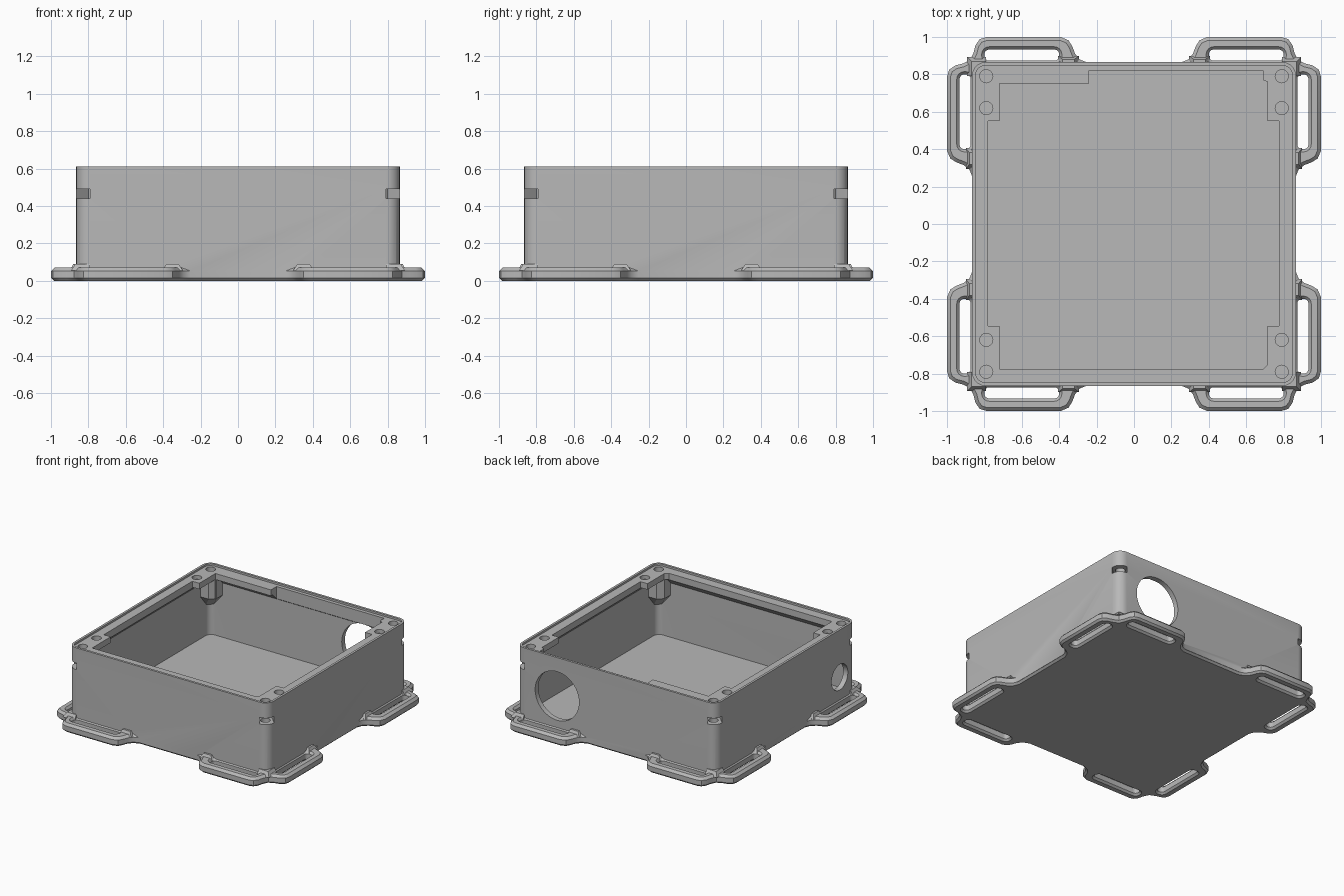
import bpy, bmesh, math
from mathutils import Matrix, Vector

cube = bpy.data.objects.get("Cube")
if cube:
    bpy.data.objects.remove(cube, do_unlink=True)

mat = bpy.data.materials.new("plain_grey")
GREY = (0.48, 0.48, 0.48, 1)
mat.use_nodes = True
mat.diffuse_color = GREY
mat.node_tree.nodes["Principled BSDF"].inputs["Base Color"].default_value = GREY

SIGNS = [(sx, sy) for sx in (-1, 1) for sy in (-1, 1)]
WALL = 0.865
TOP = 0.61


def finish(name, bm):
    bmesh.ops.recalc_face_normals(bm, faces=bm.faces[:])
    mesh = bpy.data.meshes.new(name)
    bm.to_mesh(mesh)
    bm.free()
    mesh.materials.append(mat)
    ob = bpy.data.objects.new(name, mesh)
    bpy.context.collection.objects.link(ob)
    return ob


def loft(name, rings):
    """Closed solid through rings of (z, points) with equal point counts."""
    bm = bmesh.new()
    rows = [[bm.verts.new((x, y, z)) for x, y in pts] for z, pts in rings]
    n = len(rows[0])
    for a, b in zip(rows, rows[1:]):
        for i in range(n):
            j = (i + 1) % n
            bm.faces.new((a[i], a[j], b[j], b[i]))
    bm.faces.new(rows[0][::-1])
    bm.faces.new(rows[-1])
    return finish(name, bm)


def rrect(cx, cy, hx, hy, r, n=6):
    pts = []
    for k, (sx, sy) in enumerate([(1, 1), (-1, 1), (-1, -1), (1, -1)]):
        for i in range(n + 1):
            a = math.pi / 2 * (k + i / n)
            pts.append((cx + sx * (hx - r) + r * math.cos(a),
                        cy + sy * (hy - r) + r * math.sin(a)))
    return pts


def square(h, r):
    return rrect(0, 0, h, h, r)


def inset(pts, d):
    """Offset a counter-clockwise outline inwards."""
    out = []
    n = len(pts)
    for i in range(n):
        p, a, b = Vector(pts[i]), Vector(pts[i - 1]), Vector(pts[(i + 1) % n])
        e, f = (p - a).normalized(), (b - p).normalized()
        m = Vector((-e.y - f.y, e.x + f.x)).normalized()
        out.append(tuple(p + m * d / max(0.5, m.dot(Vector((-e.y, e.x))))))
    return out


def cylinder(name, loc, r, depth, axis="Z", n=32):
    bm = bmesh.new()
    rot = {"Z": Matrix(), "X": Matrix.Rotation(math.pi / 2, 4, "Y"),
           "Y": Matrix.Rotation(math.pi / 2, 4, "X")}[axis]
    bmesh.ops.create_cone(bm, cap_ends=True, segments=n, radius1=r, radius2=r,
                          depth=depth, matrix=Matrix.Translation(loc) @ rot)
    return finish(name, bm)


def combine(target, tool, operation):
    mod = target.modifiers.new("combine", "BOOLEAN")
    mod.operation = operation
    mod.solver = "EXACT"
    mod.object = tool
    bpy.context.view_layer.objects.active = target
    bpy.ops.object.modifier_apply(modifier=mod.name)
    bpy.data.objects.remove(tool, do_unlink=True)


def cut(target, tool):
    combine(target, tool, "DIFFERENCE")


def join(target, tool):
    combine(target, tool, "UNION")


# Base plate with strap lugs: one eighth of the outline, mirrored around
half = [(0.25, 0.863), (0.29, 0.88), (0.315, 0.91), (0.33, 0.95), (0.35, 0.982), (0.39, 0.999),
        (0.79, 0.999), (0.825, 0.988), (0.848, 0.955), (0.858, 0.915)]
corner = [(y, x) for x, y in half] + [(0.876, 0.876)] + half[::-1]
outline = []
for k in range(4):
    c, s = [(1, 0), (0, 1), (-1, 0), (0, -1)][k]
    outline += [(c * x - s * y, s * x + c * y) for x, y in corner]
base = loft("mounting_box", [(0, inset(outline, 0.014)), (0.014, outline),
                             (0.052, outline), (0.07, inset(outline, 0.018))])

# Flared strap slots through the lugs
for sx, sy in SIGNS:
    for swap in (False, True):
        rings = []
        for z, g in [(-0.01, 0.024), (0.014, 0), (0.054, 0), (0.08, 0.024)]:
            pts = rrect(0.6, 0.903, 0.2 + g, 0.03 + g, 0.026 + g, 4)
            rings.append((z, [(sx * (y if swap else x), sy * (x if swap else y)) for x, y in pts]))
        cut(base, loft("slot_cutter", rings))

# Box body, hollowed with a chamfered ledge under the rim
body = loft("box_body", [(0.014, square(WALL, 0.07)), (TOP, square(WALL, 0.07))])
cut(body, loft("cavity_cutter", [(0.07, square(0.825, 0.05)), (0.495, square(0.825, 0.05)),
                                 (0.548, square(0.772, 0.03))]))

# Tapered screw posts in the corners
for sx, sy in SIGNS:
    def post(d):
        shape = [(0.84, 0.84), (0.84, d), (d + 0.04, d), (d, d + 0.04), (d, 0.84)]
        return [(sx * x, sy * y) for x, y in shape]
    join(body, loft("post", [(0.30, post(0.795)), (0.40, post(0.712)), (0.57, post(0.712))]))

# Stepped lid opening and shallow lid recess
opening = [(-0.72, -0.775), (0.69, -0.775), (0.715, -0.75), (0.715, -0.545), (0.775, -0.545),
           (0.775, 0.55), (0.715, 0.55), (0.715, 0.76), (0.69, 0.77), (0.69, 0.82),
           (-0.24, 0.82), (-0.24, 0.75), (-0.72, 0.75), (-0.72, 0.55), (-0.78, 0.55),
           (-0.78, -0.545), (-0.72, -0.545)]
cut(body, loft("opening_cutter", [(0.2, opening), (0.7, opening)]))
cut(body, loft("recess_cutter", [(0.595, square(0.847, 0.052)), (0.7, square(0.847, 0.052))]))

# Screw holes, blind holes and diagonal nut slots
for sx, sy in SIGNS:
    cut(body, cylinder("screw_hole", (sx * 0.79, sy * 0.79, 0.55), 0.035, 0.30, n=24))
    cut(body, cylinder("blind_hole", (sx * 0.79, sy * 0.62, 0.61), 0.035, 0.09, n=24))
    bm = bmesh.new()
    place = (Matrix.Translation((sx * 0.84, sy * 0.84, 0.465))
             @ Matrix.Rotation(math.atan2(sy, sx), 4, "Z") @ Matrix.Diagonal((0.22, 0.106, 0.05, 1)))
    bmesh.ops.create_cube(bm, size=1, matrix=place)
    cut(body, finish("nut_slot", bm))

# Round cable ports in the back and one side wall
cut(body, cylinder("large_port", (0.51, WALL, 0.31), 0.19, 0.2, "Y", 64))
cut(body, cylinder("small_port", (-WALL, -0.665, 0.24), 0.10, 0.2, "X", 48))

# Small gussets where the lug arms meet the walls
for sx, sy in SIGNS:
    for cx, cy in [(0.35, 0.855), (0.855, 0.35), (0.838, 0.838)]:
        rings = []
        for z, g in [(0.055, 0.055), (0.09, 0.032)]:
            hx = g if cx < 0.8 or cy > 0.8 else g * 0.8
            hy = g if cy < 0.8 or cx > 0.8 else g * 0.8
            lo_x, lo_y = max(cx - hx, -1), max(cy - hy, -1)
            # keep the inner edge buried in the wall thickness
            lo_x = max(lo_x, 0.835) if cx > 0.85 else lo_x
            lo_y = max(lo_y, 0.835) if cy > 0.85 else lo_y
            if cx == cy:
                pts = [(0.845, 0.79), (cx + hx, 0.79), (cx + hx, cy + hy),
                       (0.79, cy + hy), (0.79, 0.845), (0.845, 0.845)]
            else:
                pts = [(lo_x, lo_y), (cx + hx, lo_y), (cx + hx, cy + hy), (lo_x, cy + hy)]
            rings.append((z, [(sx * x, sy * y) for x, y in pts]))
        join(body, loft("gusset", rings))

join(base, body)

# Smooth the rounded corners, keep hard edges sharp
bpy.ops.object.select_all(action="DESELECT")
base.select_set(True)
bpy.context.view_layer.objects.active = base
bpy.ops.object.shade_smooth_by_angle(angle=math.radians(30))
